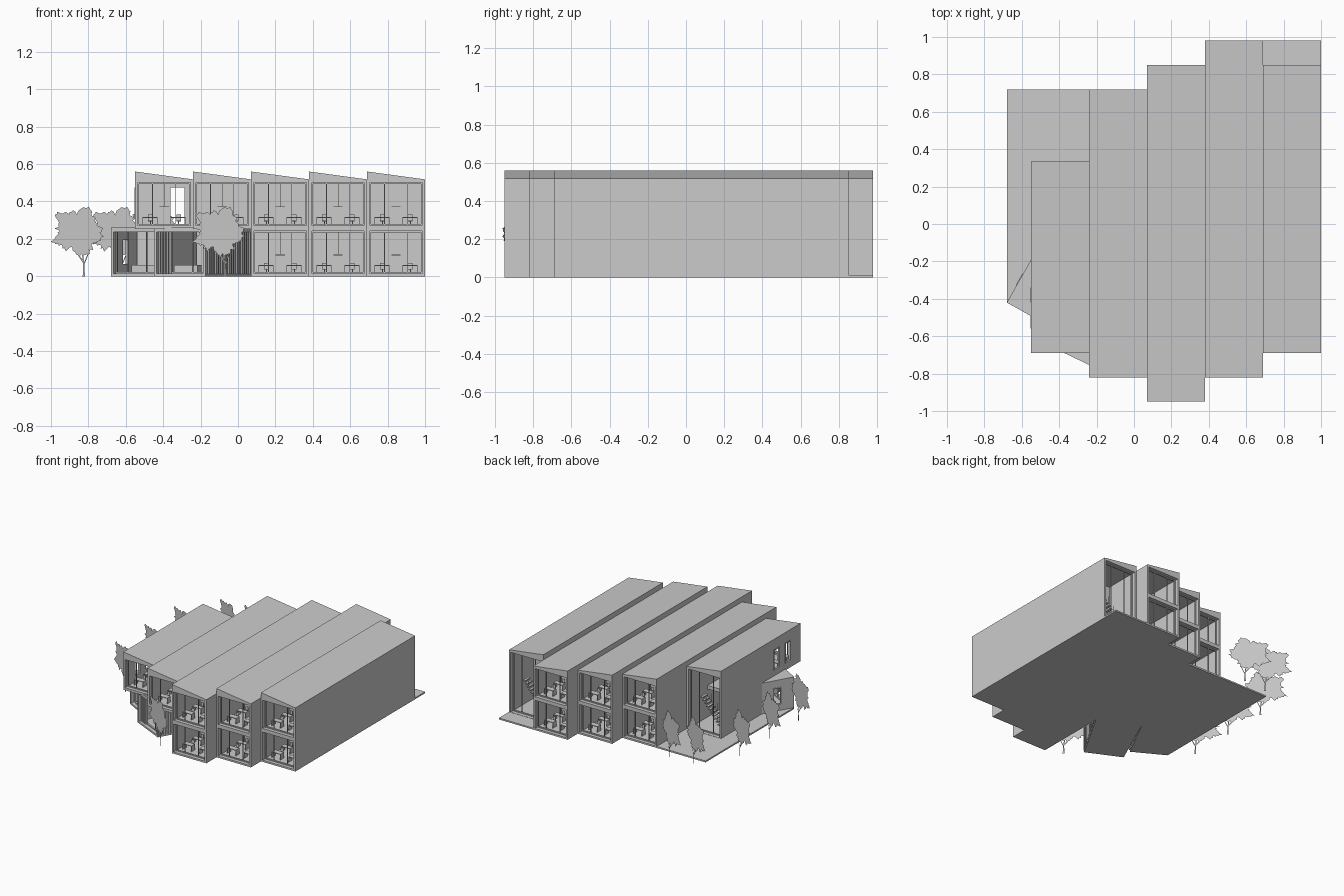
import bpy, bmesh, math, random
from mathutils import Matrix, Vector

if "Cube" in bpy.data.objects:
    bpy.data.objects.remove(bpy.data.objects["Cube"])

random.seed(4)
T = 0.012                      # wall thickness
Z1, Z2, ZR = 0.252, 0.268, 0.515   # lower ceiling, upper floor, eaves


def finish(name, bm):
    me = bpy.data.meshes.new(name)
    bmesh.ops.recalc_face_normals(bm, faces=bm.faces)
    bm.to_mesh(me)
    bm.free()
    ob = bpy.data.objects.new(name, me)
    bpy.context.collection.objects.link(ob)
    return ob


def frame(p, q):
    """Local frame: u runs from p to q, v points inward, plus the length."""
    d = Vector((q[0] - p[0], q[1] - p[1]))
    a = math.atan2(d.y, d.x)
    return Matrix.Translation((p[0], p[1], 0)) @ Matrix.Rotation(a, 4, 'Z'), d.length


WORLD = Matrix.Identity(4)


def box(bm, M, u0, u1, v0, v1, z0, z1):
    m = M @ Matrix.Translation(((u0 + u1) / 2, (v0 + v1) / 2, (z0 + z1) / 2))
    m = m @ Matrix.Diagonal((u1 - u0, v1 - v0, z1 - z0, 1))
    bmesh.ops.create_cube(bm, size=1, matrix=m)


def prism(bm, pts, z0, z1):
    f = bm.faces.new([bm.verts.new((x, y, z0)) for x, y in pts])
    r = bmesh.ops.extrude_face_region(bm, geom=[f], use_keep_orig=True)
    bmesh.ops.translate(bm, vec=(0, 0, z1 - z0),
                        verts=[g for g in r['geom'] if isinstance(g, bmesh.types.BMVert)])


def wall(bm, M, w, z0, z1, holes=(), v=0.0):
    """Straight wall with rectangular openings (u0, u1, z0, z1) in rising u order."""
    u = 0
    for a, b, za, zb in holes:
        box(bm, M, u, a, v, v + T, z0, z1)
        if za > z0:
            box(bm, M, a, b, v, v + T, z0, za)
        if zb < z1:
            box(bm, M, a, b, v, v + T, zb, z1)
        u = b
    box(bm, M, u, w, v, v + T, z0, z1)


def ring(bm, M, u0, u1, z0, z1, b, v0, v1):
    box(bm, M, u0, u0 + b, v0, v1, z0, z1)
    box(bm, M, u1 - b, u1, v0, v1, z0, z1)
    box(bm, M, u0 + b, u1 - b, v0, v1, z0, z0 + b)
    box(bm, M, u0 + b, u1 - b, v0, v1, z1 - b, z1)


def window(bm, M, w, z0, z1):
    ring(bm, M, 0.001, w - 0.001, z0, z1, 0.014, 0, 0.04)
    ring(bm, M, 0.014, w - 0.014, z0 + 0.014, z1 - 0.014, 0.008, 0.028, 0.04)
    for f in (0.3, 0.7):
        box(bm, M, w * f - 0.002, w * f + 0.002, 0.03, 0.038, z0 + 0.02, z1 - 0.02)


def desks(bm, M, w, z):
    for v in (0.08, 0.2):
        for u in (0.04, w - 0.12):
            box(bm, M, u, u + 0.08, v, v + 0.045, z + 0.042, z + 0.047)
            for e in (u, u + 0.077):
                box(bm, M, e, e + 0.003, v, v + 0.045, z, z + 0.042)
            c = u + 0.03                     # chair behind the desk
            box(bm, M, c, c + 0.024, v + 0.05, v + 0.075, z + 0.024, z + 0.028)
            box(bm, M, c, c + 0.024, v + 0.073, v + 0.076, z + 0.028, z + 0.06)
            box(bm, M, c + 0.01, c + 0.014, v + 0.06, v + 0.064, z, z + 0.024)
    # hanging lamp
    box(bm, M, w / 2 - 0.025, w / 2 + 0.025, 0.14, 0.15, z + 0.1, z + 0.104)
    box(bm, M, w / 2 - 0.001, w / 2 + 0.001, 0.144, 0.146, z + 0.104, z + 0.23)


def stairs(bm, x, y):
    for i in range(12):
        box(bm, WORLD, x + i * 0.017, x + i * 0.017 + 0.02, y, y + 0.07,
            0.02 + i * 0.0205, 0.028 + i * 0.0205)
    for yy in (y, y + 0.068):
        for i in range(0, 12, 3):
            box(bm, WORLD, x + i * 0.017, x + i * 0.017 + 0.003, yy, yy + 0.002,
                0.02 + i * 0.0205, 0.08 + i * 0.0205)


# ground slab following the stepped footprint
bm = bmesh.new()
prism(bm, [(-.68, .72), (-.68, -.42), (-.43, -.56), (-.245, -.2), (-.448, -.654),
           (-.174, -.785), (.07, -.36), (.07, -.95), (.38, -.95), (.38, -.82), (.69, -.82),
           (.69, -.69), (1, -.69), (1, .98), (.38, .98), (.38, .85), (.07, .85), (.07, .72)],
      0, T)
finish("ground_slab", bm)

# five long bars: x0, front y, back y, lower front starts, upper floor back end, atrium at back
bars = [(-.55, -.69, .335, None, .08, True), (-.24, -.82, .72, None, .72, False),
        (.07, -.95, .85, -.95, .85, False), (.38, -.82, .98, -.82, .98, False),
        (.69, -.69, .85, -.69, .55, True)]
W = 0.31
for n, (x, y0, y1, low, yf, atrium) in enumerate(bars, 1):
    shell, win, furn = bmesh.new(), bmesh.new(), bmesh.new()
    # side walls
    ML, L = frame((x, y1), (x, y0))
    MR, _ = frame((x + W, y0), (x + W, y1))
    holes = [(.675, .755, .31, .475), (.825, .895, .31, .475)] if n == 1 else ()
    wall(shell, ML, L, Z1, ZR, holes)
    wall(shell, MR, L, Z1, ZR)
    for a, b, za, zb in holes:
        ring(win, ML, a, b, za, zb, 0.006, -0.004, T)
    left_start = {1: -.2, 2: -.1}.get(n, y0)
    box(shell, WORLD, x, x + T, left_start, y1, 0, Z1)
    box(shell, WORLD, x + W - T, x + W, -.2 if n == 1 else y0 if n > 2 else -.36, y1, 0, Z1)
    # middle floor
    box(shell, WORLD, x, x + W, y0, yf, Z1, Z2)
    finish(f"bar_{n}_walls", shell)
    # saw-tooth roof
    roof = bmesh.new()
    f = roof.faces.new([roof.verts.new((px, y0, pz)) for px, pz in
                        ((x, ZR - .01), (x + W, ZR - .01), (x + W, ZR + .003), (x, .56))])
    r = bmesh.ops.extrude_face_region(roof, geom=[f], use_keep_orig=True)
    bmesh.ops.translate(roof, vec=(0, y1 - y0, 0),
                        verts=[g for g in r['geom'] if isinstance(g, bmesh.types.BMVert)])
    finish(f"bar_{n}_roof", roof)
    # glazed ends, partitions and furniture
    MF, _ = frame((x, y0), (x + W, y0))
    MB, _ = frame((x + W, y1), (x, y1))
    ends = [(MF, Z2 - .01, ZR)]
    if low is not None:
        ends.append((MF, 0, Z1 + .004))
    if atrium:
        window(win, MB, W, 0, ZR)
    else:
        ends += [(MB, Z2 - .01, ZR), (MB, 0, Z1 + .004)]
    part = bmesh.new()
    for M, a, b in ends:
        window(win, M, W, a, b)
        desks(furn, M, W, a + T)
        wall(part, M, W, a, b, [(.19, .265, a, .475)] if n == 1 else (), v=.34)
        if n > 1:
            ring(part, M, .15, .22, a, a + .18, .005, .334, .34)
    if n == 5:
        wall(part, MB, W, 0, ZR, v=.3)
    finish(f"bar_{n}_partitions", part)
    finish(f"bar_{n}_window_frames", win)
    finish(f"bar_{n}_furniture", furn)
    if atrium:
        st = bmesh.new()
        stairs(st, x + .04, y1 - .16)
        finish(f"bar_{n}_stairs", st)

# angled ground-floor rooms under the first two bars
bm = bmesh.new()
prism(bm, [(-.68, -.42), (-.43, -.56), (-.25, -.2), (-.24, .08), (-.55, .08), (-.55, -.19)],
      .238, .262)
prism(bm, [(-.448, -.654), (-.174, -.785), (.07, -.36), (.07, -.2), (-.22, -.2)], .238, .262)
M, L = frame((-.55, -.19), (-.68, -.42))
wall(bm, M, L, 0, .25, [(.09, .16, .06, .2)])
ring(bm, M, .09, .16, .06, .2, .006, -.004, T)
box(bm, WORLD, -.55, -.36, .07, .07 + T, 0, .25)
box(bm, WORLD, -.24, .07, -.1, -.1 + T, 0, .25)
finish("pavilion_walls", bm)

# slatted walls along the entrance passage and the right flank
bm = bmesh.new()
for p, q in (((-.43, -.56), (-.25, -.2)), ((-.23, -.2), (-.448, -.654)), ((-.174, -.785), (.07, -.36))):
    M, L = frame(p, q)
    wall(bm, M, L, T, .25)
    for i in range(int(L / .02)):
        box(bm, M, i * .02 + .004, i * .02 + .012, -.007, 0, T, .238)
finish("slatted_walls", bm)

# pavilion fronts
bm, furn = bmesh.new(), bmesh.new()
for p, q in (((-.68, -.42), (-.43, -.56)), ((-.448, -.654), (-.174, -.785))):
    M, L = frame(p, q)
    window(bm, M, L, 0, .258)
    box(furn, M, .06, .2, .12, .17, T, .06)
for i in range(5):
    box(bm, M, .015 + i * .016, .025 + i * .016, .02, .03, .012, .24)
finish("pavilion_window_frames", bm)
finish("pavilion_counters", furn)

# flat cut-out trees
bm = bmesh.new()
N = 96
crown = []
for i in range(N):
    a = 2 * math.pi * i / N
    r = 0.84 + .1 * math.cos(5 * a + .6) + .07 * math.sin(11 * a) + random.uniform(-.09, .09)
    crown.append(bm.verts.new((-.035 + .17 * r * math.cos(a), 0, .24 + .14 * r * math.sin(a))))
bm.faces.new(crown)
for poly in (((-.006, 0), (.008, 0), (.003, .07), (-.006, .14), (-.014, .14), (-.004, .07)),
             ((-.003, .06), (.003, .06), (.04, .14), (.034, .14)),
             ((-.003, .07), (.0, .08), (-.06, .15), (-.066, .15))):
    bm.faces.new([bm.verts.new((u, 0, z)) for u, z in poly])
spots = [(-.825, .485), (-.825, .107), (-.825, -.27), (-.62, .785), (-.41, .8), (-.07, -.9)]
first = finish("tree_1", bm)
for i, (x, y) in enumerate(spots):
    ob = first
    if i:
        ob = bpy.data.objects.new(f"tree_{i + 1}", first.data)
        bpy.context.collection.objects.link(ob)
    ob.location = (x, y, 0)
    ob.rotation_euler.z = math.radians(-30)
